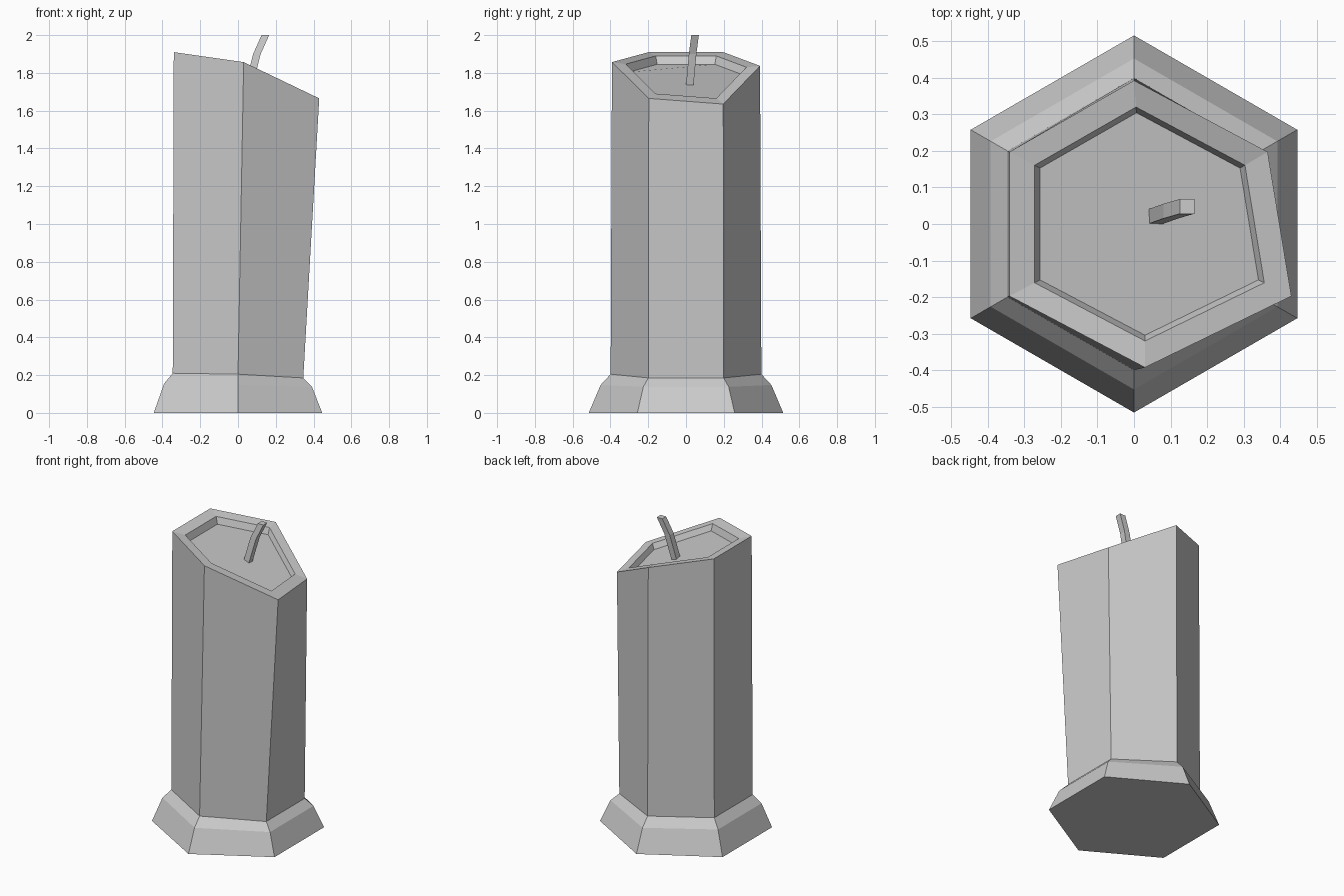
import bpy, bmesh, math
from mathutils import Vector

if "Cube" in bpy.data.objects:
    bpy.data.objects.remove(bpy.data.objects["Cube"])


def hexagon(r, zs):
    """Hexagon ring with heights for left, middle and right corners."""
    ring = []
    for i in range(6):
        a = math.radians(90 + 60 * i)
        x, y = r * math.cos(a), r * math.sin(a)
        z = zs[0] if x < -0.01 else zs[2] if x > 0.01 else zs[1]
        ring.append(Vector((x, y, z)))
    return ring


def loft(name, rings):
    """Skin a stack of rings and cap both ends."""
    bm = bmesh.new()
    rows = [[bm.verts.new(p) for p in ring] for ring in rings]
    n = len(rows[0])
    for low, high in zip(rows, rows[1:]):
        for i in range(n):
            j = (i + 1) % n
            bm.faces.new((low[i], low[j], high[j], high[i]))
    bm.faces.new(rows[0][::-1])
    bm.faces.new(rows[-1])
    bmesh.ops.recalc_face_normals(bm, faces=bm.faces)
    mesh = bpy.data.meshes.new(name)
    bm.to_mesh(mesh)
    bm.free()
    obj = bpy.data.objects.new(name, mesh)
    bpy.context.collection.objects.link(obj)
    return obj


# slanted, leaning top outline, counter-clockwise from the back corner
top = [Vector(p) for p in (
    (0.0, 0.392, 1.837), (-0.34, 0.197, 1.91), (-0.34, -0.197, 1.91),
    (0.03, -0.392, 1.857), (0.43, -0.197, 1.665), (0.365, 0.197, 1.635))]
centre = Vector((0.03, 0, 1.80))


def inset(s, drop):
    return [centre + (p - centre) * s - Vector((0, 0, drop)) for p in top]


# candle: flared foot, tall body, rim and sunken wax pool
loft("candle_body", [
    hexagon(0.515, (0, 0, 0)),
    hexagon(0.452, (0.155, 0.148, 0.138)),
    hexagon(0.399, (0.21, 0.205, 0.185)),
    top,
    inset(0.815, 0),
    inset(0.775, 0.04),
])

# bent square wick
h = 0.02
loft("wick", [
    [Vector((x + a * h, y + b * h, z)) for a, b in ((1, 1), (-1, 1), (-1, -1), (1, -1))]
    for x, y, z in ((0.058, 0.02, 1.735), (0.1, 0.035, 1.9), (0.145, 0.048, 2.0))])
